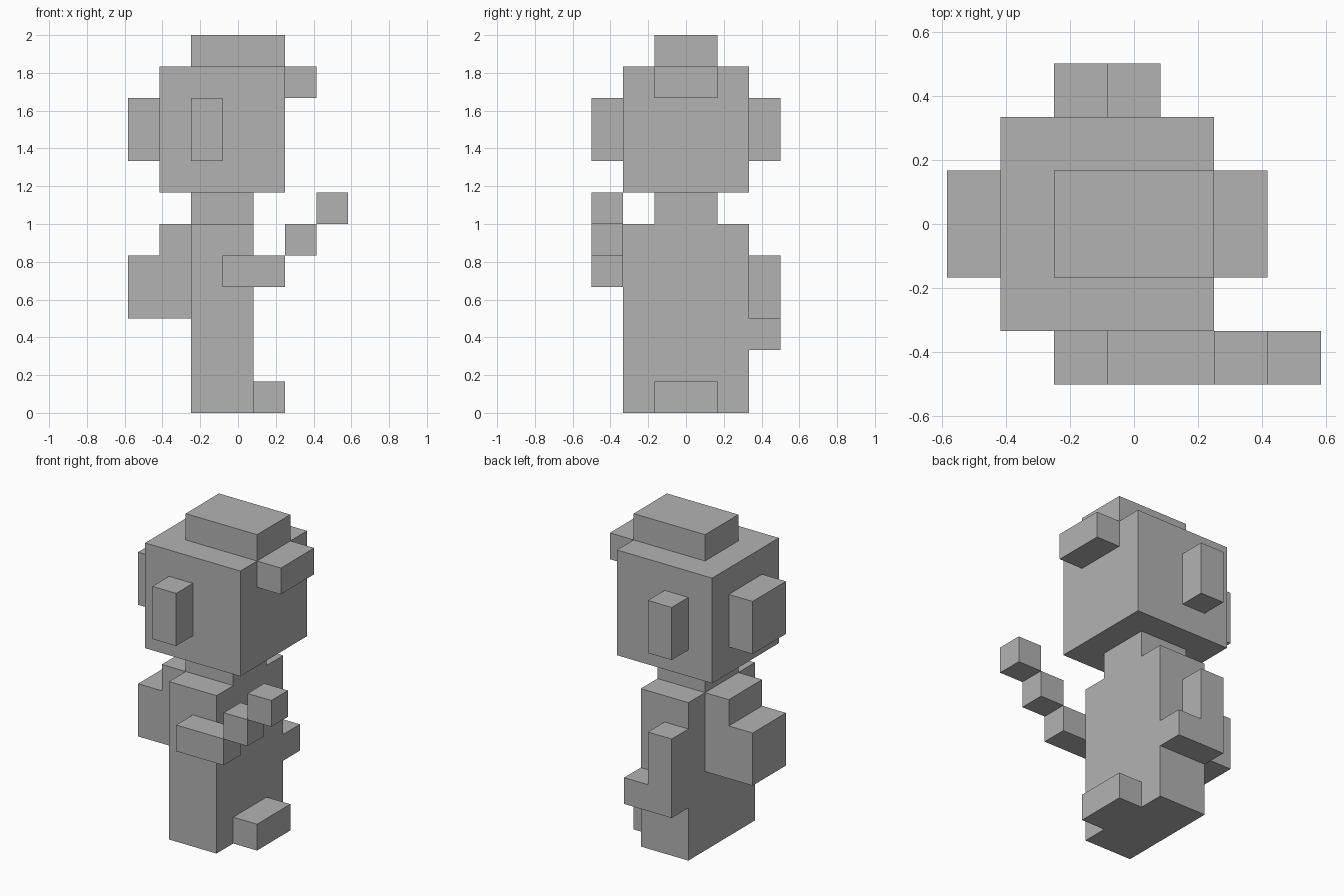
import bpy
import bmesh
from mathutils import Vector

cube = bpy.data.objects.get("Cube")
if cube:
    bpy.data.objects.remove(cube, do_unlink=True)

UNIT = 1 / 6                     # one block of the blocky figure
ORIGIN = Vector((3.5, 3, 0))     # block coordinates of the model's centre

grey = bpy.data.materials.new("plain grey")
grey.use_nodes = True
colour = (0.45, 0.45, 0.45, 1)
grey.diffuse_color = colour
grey.node_tree.nodes["Principled BSDF"].inputs["Base Color"].default_value = colour


def extrude_profile(name, outline, depth):
    """Extrude an (x, z) outline through the depth range along y."""
    front, back = depth
    bm = bmesh.new()
    verts = [bm.verts.new((Vector((x, front, z)) - ORIGIN) * UNIT) for x, z in outline]
    face = bm.faces.new(verts)
    grown = bmesh.ops.extrude_face_region(bm, geom=[face])["geom"]
    bmesh.ops.translate(bm, vec=(0, (back - front) * UNIT, 0),
                        verts=[g for g in grown if isinstance(g, bmesh.types.BMVert)])
    bmesh.ops.recalc_face_normals(bm, faces=bm.faces)
    mesh = bpy.data.meshes.new(name)
    bm.to_mesh(mesh)
    bm.free()
    mesh.materials.append(grey)
    bpy.context.collection.objects.link(bpy.data.objects.new(name, mesh))


def box(name, x, y, z):
    """Box from block ranges along each axis."""
    extrude_profile(name, [(x[0], z[0]), (x[1], z[0]), (x[1], z[1]), (x[0], z[1])], y)


MIDDLE, FRONT, BACK = (2, 4), (0, 1), (5, 6)

# Body, neck and foot
box("body", (2, 4), (1, 5), (0, 6))
box("neck", (2, 4), MIDDLE, (6, 7))
box("foot", (4, 5), MIDDLE, (0, 1))

# Head with crown, brim, rear bun and a matching pair of ears
box("head", (1, 5), (1, 5), (7, 11))
box("hat_crown", (2, 5), MIDDLE, (11, 12))
box("hat_brim", (5, 6), MIDDLE, (10, 11))
box("head_bun", (0, 1), MIDDLE, (8, 10))
for name, side in (("front_ear", FRONT), ("back_ear", BACK)):
    box(name, (2, 3), side, (8, 10))

# Stepped pack
extrude_profile("pack", [(0, 3), (2, 3), (2, 6), (1, 6), (1, 5), (0, 5)], MIDDLE)

# Raised arm climbing in steps, and a bent lowered arm
box("raised_arm", (3, 5), FRONT, (4, 5))
box("raised_wrist", (5, 6), FRONT, (5, 6))
box("raised_hand", (6, 7), FRONT, (6, 7))
extrude_profile("lowered_arm", [(2, 2), (4, 2), (4, 3), (3, 3), (3, 5), (2, 5)], BACK)
